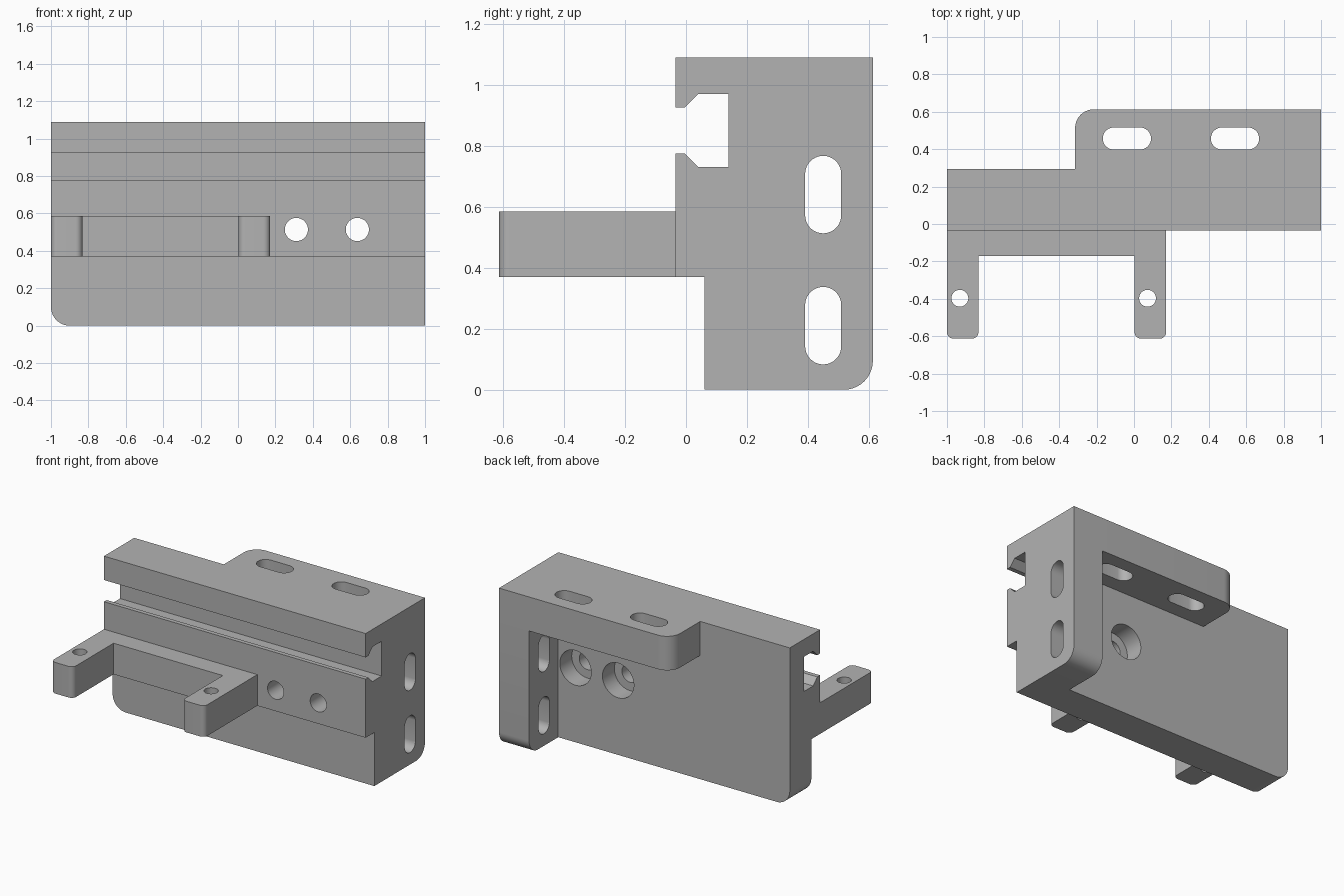
import bpy, bmesh, math

cube = bpy.data.objects.get("Cube")
if cube:
    bpy.data.objects.remove(cube, do_unlink=True)

grey = bpy.data.materials.new("plain grey")
grey.use_nodes = True
colour = (0.45, 0.45, 0.45, 1)
grey.diffuse_color = colour
grey.node_tree.nodes["Principled BSDF"].inputs["Base Color"].default_value = colour


def prism(name, outline, axis, start, end, radius=0, rounded=None):
    """Extrude an outline along an axis; bevel the edges chosen by a rule."""
    bm = bmesh.new()
    rings = []
    for a in (start, end):
        ring = []
        for u, v in outline:
            co = [u, v]
            co.insert(axis, a)
            ring.append(bm.verts.new(co))
        rings.append(ring)
        bm.faces.new(ring)
    n = len(outline)
    for i in range(n):
        j = (i + 1) % n
        bm.faces.new((rings[0][i], rings[0][j], rings[1][j], rings[1][i]))
    bmesh.ops.recalc_face_normals(bm, faces=bm.faces[:])
    if rounded:
        edges = [e for e in bm.edges if rounded((e.verts[0].co + e.verts[1].co) / 2)]
        bmesh.ops.bevel(bm, geom=edges, offset=radius, segments=10,
                        profile=0.5, affect='EDGES')
    mesh = bpy.data.meshes.new(name)
    bm.to_mesh(mesh)
    bm.free()
    mesh.materials.append(grey)
    obj = bpy.data.objects.new(name, mesh)
    bpy.context.collection.objects.link(obj)
    return obj


def box(name, lo, hi, radius=0, rounded=None):
    (x0, y0, z0), (x1, y1, z1) = lo, hi
    return prism(name, [(x0, y0), (x1, y0), (x1, y1), (x0, y1)], 2, z0, z1,
                 radius, rounded)


def slot(u, v, r, du=0, dv=0, count=48):
    """Capsule outline; a circle when both half lengths are zero."""
    points = []
    for i in range(count):
        t = (i + 0.5) * math.tau / count
        c, s = math.cos(t), math.sin(t)
        points.append((u + r * c + math.copysign(du, c),
                       v + r * s + math.copysign(dv, s)))
    return points


def combine(target, tool, operation):
    mod = target.modifiers.new("combine", 'BOOLEAN')
    mod.operation = operation
    mod.solver = 'EXACT'
    mod.object = tool
    bpy.context.view_layer.objects.active = target
    bpy.ops.object.modifier_apply(modifier=mod.name)
    bpy.data.objects.remove(tool, do_unlink=True)


FRONT, BACK, REAR, TOP = -0.035, 0.295, 0.613, 1.09
LEDGE, WALL = 0.37, 0.23

# Main rail with its T-shaped groove and stepped lower front
profile = [(FRONT, TOP), (FRONT, 0.925), (-0.005, 0.925), (0.04, 0.97),
           (0.14, 0.97), (0.14, 0.73), (0.04, 0.73), (-0.005, 0.775),
           (FRONT, 0.775), (FRONT, LEDGE), (0.06, LEDGE), (0.06, 0),
           (BACK, 0), (BACK, TOP)]
bracket = prism("bracket", profile, 0, -1, 1, 0.1,
                lambda c: c.x < -0.99 and c.z < 0.01 and 0.1 < c.y < 0.25)
body = bracket

# Rear mounting walls: one on the side, one on top
combine(body, box("side_wall", (1 - WALL, 0.2, 0), (1, REAR, TOP), 0.095,
                  lambda c: c.y > 0.6 and c.z < 0.01), 'UNION')
combine(body, box("top_wall", (-0.315, 0.2, TOP - WALL - 0.005), (1, REAR, TOP), 0.1,
                  lambda c: c.x < -0.31 and c.y > 0.6), 'UNION')

# Front fork: a cross plate with two arms
fork = box("fork", (-1, -0.17, LEDGE), (0.172, 0.0, 0.585))
for x0, x1 in ((-1, -0.832), (0.003, 0.172)):
    combine(fork, box("arm", (x0, -0.613, LEDGE), (x1, -0.1, 0.585), 0.035,
                      lambda c: c.y < -0.6 and 0.4 < c.z < 0.55), 'UNION')
    combine(fork, prism("arm_hole", slot((x0 + x1) / 2 - 0.015, -0.397, 0.045),
                        2, 0.2, 0.8), 'DIFFERENCE')
combine(body, fork, 'UNION')

# Mounting slots in both rear walls
for x in (-0.038, 0.54):
    combine(body, prism("top_slot", slot(x, 0.457, 0.059, du=0.07), 2, 0.8, 1.2),
            'DIFFERENCE')
for z in (0.21, 0.64):
    combine(body, prism("side_slot", slot(0.45, z, 0.059, dv=0.068), 0, 0.7, 1.1),
            'DIFFERENCE')

# Bolt holes, counterbored from the rear
for x in (0.312, 0.638):
    combine(body, prism("bolt_hole", slot(x, 0.514, 0.062), 1, -0.1, 0.4), 'DIFFERENCE')
    combine(body, prism("counterbore", slot(x, 0.514, 0.12), 1, BACK - 0.13, 0.4),
            'DIFFERENCE')

bpy.ops.object.select_all(action='DESELECT')
body.select_set(True)
bpy.context.view_layer.objects.active = body
bpy.ops.object.shade_smooth_by_angle(angle=math.radians(30))
